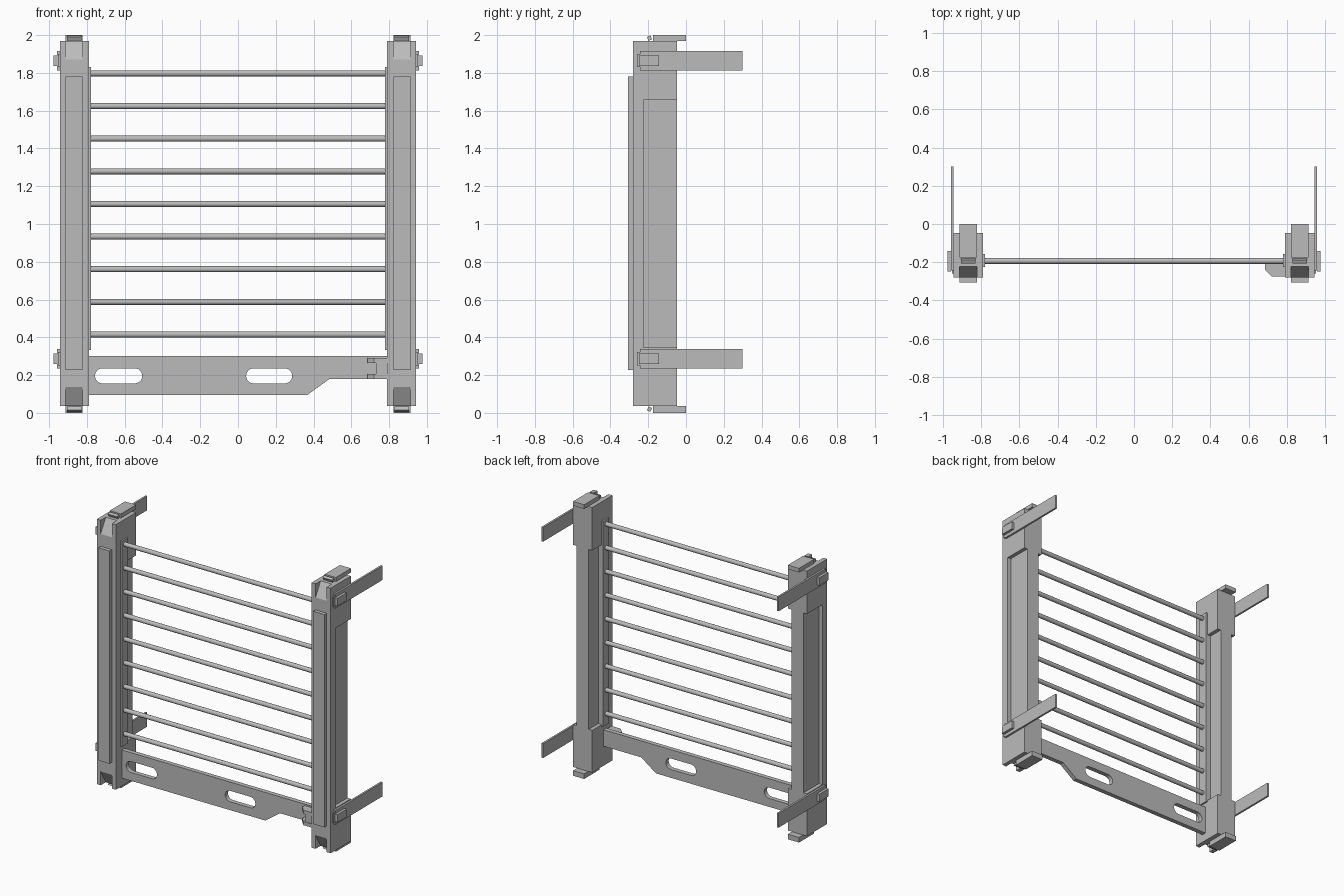
import bpy, bmesh, math
from mathutils import Matrix, Vector

old = bpy.data.objects.get("Cube")
if old:
    bpy.data.objects.remove(old, do_unlink=True)

# Single plain grey material
grey = bpy.data.materials.new("plain grey")
grey.use_nodes = True
colour = (0.5, 0.5, 0.5, 1)
grey.diffuse_color = colour
grey.node_tree.nodes["Principled BSDF"].inputs["Base Color"].default_value = colour


def finish(name, bm, mirror=False):
    bmesh.ops.recalc_face_normals(bm, faces=bm.faces)
    mesh = bpy.data.meshes.new(name)
    bm.to_mesh(mesh)
    bm.free()
    mesh.materials.append(grey)
    ob = bpy.data.objects.new(name, mesh)
    bpy.context.scene.collection.objects.link(ob)
    if mirror:
        ob.modifiers.new("mirror_x", "MIRROR")
    return ob


def add_box(bm, x, y, z):
    size = [b - a for a, b in (x, y, z)]
    mid = [(a + b) / 2 for a, b in (x, y, z)]
    mat = Matrix.Translation(mid) @ Matrix.Diagonal((*size, 1))
    bmesh.ops.create_cube(bm, size=1, matrix=mat)


def add_prism(bm, points, axis, lo, hi):
    """Extrude a 2D outline along the given axis (the other axes stay in order)."""
    def place(p, d):
        co = list(p)
        co.insert(axis, d)
        return co
    face = bm.faces.new([bm.verts.new(place(p, lo)) for p in points])
    new = bmesh.ops.extrude_face_region(bm, geom=[face])["geom"]
    shift = Vector((0, 0, 0))
    shift[axis] = hi - lo
    bmesh.ops.translate(bm, vec=shift, verts=[v for v in new if isinstance(v, bmesh.types.BMVert)])


def cut(ob, bm):
    """Subtract the shapes in bm from ob for good, then drop the cutter."""
    cutter = finish("cutter", bm)
    cutter.hide_render = True
    mod = ob.modifiers.new("cut", "BOOLEAN")
    mod.operation = "DIFFERENCE"
    mod.solver = "EXACT"
    mod.object = cutter
    deps = bpy.context.evaluated_depsgraph_get()
    ob.data = bpy.data.meshes.new_from_object(ob.evaluated_get(deps))
    ob.modifiers.clear()
    bpy.data.objects.remove(cutter, do_unlink=True)


def box(name, x, y, z, mirror=True):
    bm = bmesh.new()
    add_box(bm, x, y, z)
    return finish(name, bm, mirror)


INNER, OUTER, FRONT, BACK = 0.79, 0.943, -0.28, -0.047
PLATE = (0.822, 0.912)
LOW, HIGH = 0.037, 1.97

# Side posts: recessed on both flanks, with sloped notches at the front ends
posts = box("side_posts", (INNER, OUTER), (FRONT, BACK), (LOW, HIGH), False)
bm = bmesh.new()
for x in ((INNER - 0.1, INNER + 0.028), (OUTER - 0.028, OUTER + 0.1)):
    add_box(bm, x, (-0.225, BACK + 0.1), (0.345, 1.657))
for end, into in ((HIGH, -1), (LOW, 1)):
    add_prism(bm, [(-0.216, end - into * 0.01), (-0.222, end), (FRONT, end + into * 0.1),
                   (FRONT - 0.05, end + into * 0.1), (FRONT - 0.05, end - into * 0.01)], 0, *PLATE)
cut(posts, bm)
posts.modifiers.new("mirror_x", "MIRROR")

# Raised front panels and the strips that hold the rods
box("front_panels", PLATE, (-0.307, FRONT + 0.01), (0.228, 1.78))
box("rod_strips", (0.778, 0.83), (-0.225, -0.157), (0.333, 1.83))

# Sliding end plates with a small tilted bar at the front of each
for name, end, z in (("top", HIGH, (HIGH, 2.0)), ("bottom", LOW, (0.007, LOW))):
    box(name + "_end_plates", PLATE, (-0.175, 0.0), z)
    bm = bmesh.new()
    mid = Matrix.Translation((0.867, -0.193, 1.984 if name == "top" else 0.02))
    tilt = Matrix.Rotation(math.radians(25 if name == "top" else -25), 4, "X")
    bmesh.ops.create_cube(bm, size=1, matrix=mid @ tilt @ Matrix.Diagonal((0.076, 0.02, 0.022, 1)))
    finish(name + "_end_bars", bm, True)
    lip = (1.995, 2.0) if name == "top" else (0.0, 0.007)
    box(name + "_end_lips", PLATE, (-0.175, 0.0), lip)

# Mounting arms reaching backwards, each with a clamp block
for name, z in (("upper", 1.865), ("lower", 0.287)):
    box(name + "_arms", (OUTER, 0.957), (-0.243, 0.3), (z - 0.052, z + 0.052))
    box(name + "_arm_tips", (OUTER, 0.952), (-0.26, -0.24), (z - 0.035, z + 0.035))
    box(name + "_clamps", (0.957, 0.976), (-0.248, -0.142), (z - 0.028, z + 0.028))

# Horizontal rods
for i in range(9):
    bm = bmesh.new()
    mat = Matrix.Translation((0, -0.193, 0.415 + i * 0.1728)) @ Matrix.Rotation(math.pi / 2, 4, "Y")
    bmesh.ops.create_cone(bm, cap_ends=True, segments=20, radius1=0.016, radius2=0.016,
                          depth=1.6, matrix=mat)
    rod = finish("rod_%d" % (i + 1), bm)
    for face in rod.data.polygons:
        face.use_smooth = len(face.vertices) == 4

# Bottom board with a stepped lower edge and two rounded slots
bm = bmesh.new()
add_prism(bm, [(-0.8, 0.095), (0.367, 0.095), (0.485, 0.18), (0.8, 0.18), (0.8, 0.3), (-0.8, 0.3)],
          1, -0.21, -0.177)
board = finish("bottom_board", bm)
bm = bmesh.new()
for x0, x1 in ((-0.757, -0.507), (0.043, 0.287)):
    r = 0.04
    outline = []
    for centre, start in ((x1 - r, -90), (x0 + r, 90)):
        for k in range(13):
            a = math.radians(start + 15 * k)
            outline.append((centre + r * math.cos(a), 0.196 + r * math.sin(a)))
    add_prism(bm, outline, 1, -0.3, -0.1)
cut(board, bm)

# Forked latch at one end of the board
bm = bmesh.new()
for z in ((0.264, 0.29), (0.18, 0.206)):
    add_prism(bm, [(0.685, -0.2), (0.685, -0.238), (0.72, -0.274), (0.8, -0.274), (0.8, -0.2)], 2, *z)
add_box(bm, (0.73, 0.8), (-0.27, -0.2), (0.2, 0.27))
finish("latch", bm)
